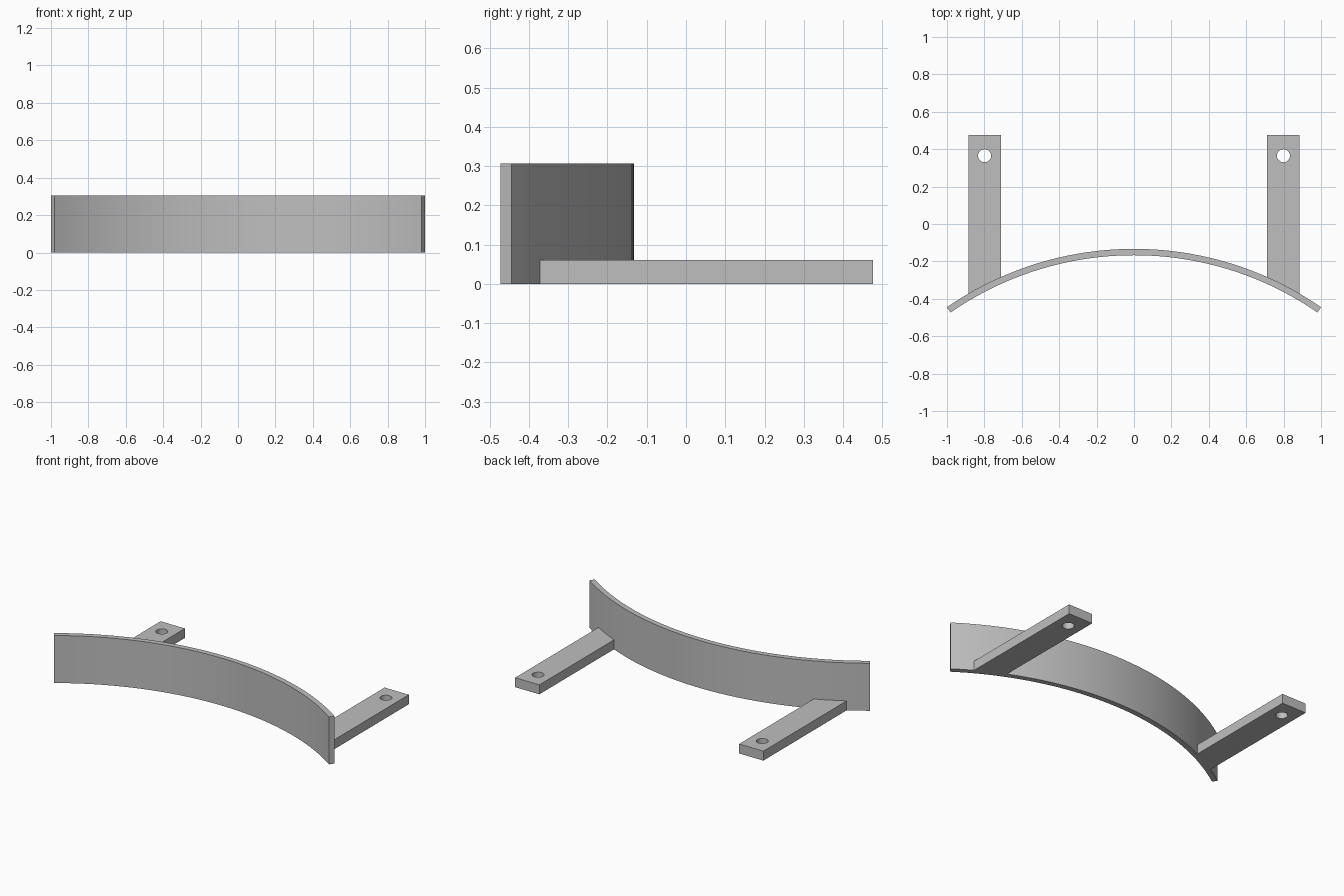
import bpy, bmesh, math

if "Cube" in bpy.data.objects:
    bpy.data.objects.remove(bpy.data.objects["Cube"])

CY, R_BACK, R_FRONT = -1.891, 1.758, 1.724   # arc centre and radii of the curved plate
HALF = math.asin(1.0 / R_BACK)               # half opening angle

grey = bpy.data.materials.new("plain grey")
grey.diffuse_color = (0.52, 0.52, 0.52, 1)
grey.use_nodes = True
grey.node_tree.nodes["Principled BSDF"].inputs["Base Color"].default_value = grey.diffuse_color


def arc(radius, a0, a1, n):
    """Points on the plate's arc; angle measured from +y towards +x."""
    angles = [a0 + (a1 - a0) * i / n for i in range(n + 1)]
    return [(radius * math.sin(a), CY + radius * math.cos(a)) for a in angles]


def prism(name, loops, height):
    """Extrude an outline (later loops are holes) up from z = 0."""
    bm = bmesh.new()
    edges = []
    for loop in loops:
        vs = [bm.verts.new((x, y, 0)) for x, y in loop]
        edges += [bm.edges.new((vs[i - 1], vs[i])) for i in range(len(vs))]
    bmesh.ops.triangle_fill(bm, edges=edges, use_beauty=True, normal=(0, 0, 1))
    ext = bmesh.ops.extrude_face_region(bm, geom=bm.faces[:], use_keep_orig=True)
    top = [g for g in ext["geom"] if isinstance(g, bmesh.types.BMVert)]
    bmesh.ops.translate(bm, verts=top, vec=(0, 0, height))
    bmesh.ops.recalc_face_normals(bm, faces=bm.faces[:])
    mesh = bpy.data.meshes.new(name)
    bm.to_mesh(mesh)
    bm.free()
    mesh.materials.append(grey)
    ob = bpy.data.objects.new(name, mesh)
    bpy.context.collection.objects.link(ob)
    bpy.ops.object.select_all(action='DESELECT')
    ob.select_set(True)
    bpy.context.view_layer.objects.active = ob
    bpy.ops.object.shade_smooth_by_angle(angle=math.radians(30))
    return ob


# Curved upright plate
prism("curved_plate",
      [arc(R_BACK, -HALF, HALF, 48) + arc(R_FRONT, HALF, -HALF, 48)], 0.306)

# Flat mounting arms, their front ends following the plate, with a screw hole
X0, X1, Y_END = 0.712, 0.885, 0.476
r = R_BACK - 0.002
front = arc(r, math.asin(X0 / r), math.asin(X1 / r), 6)
hole = [(0.799 + 0.035 * math.cos(math.tau * i / 32),
         0.365 + 0.035 * math.sin(math.tau * i / 32)) for i in range(32)]
outline = front + [(X1, Y_END), (X0, Y_END)]
for side, s in (("right", 1), ("left", -1)):
    prism(side + "_arm", [[(s * x, y) for x, y in lp] for lp in (outline, hole)], 0.061)
